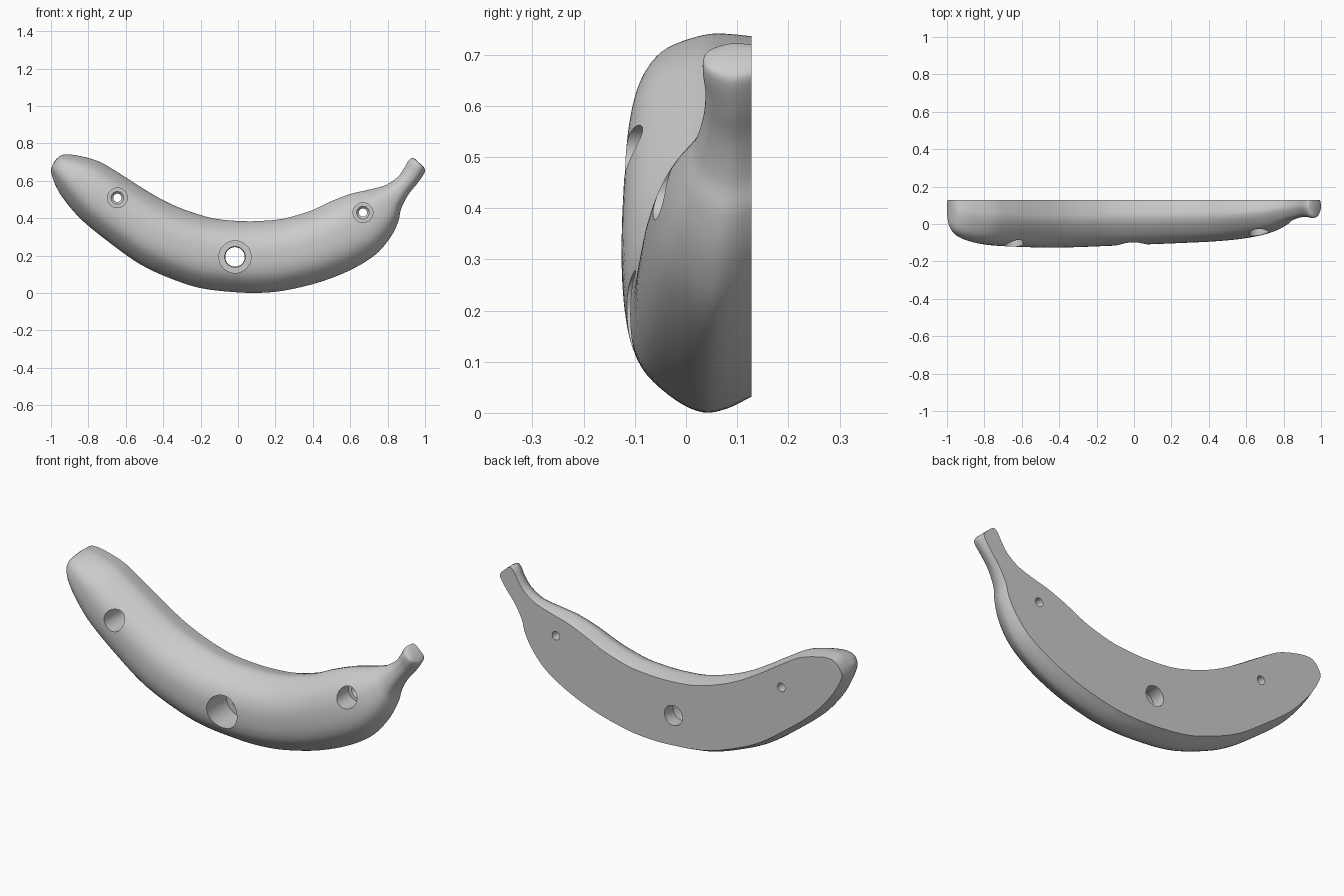
import bpy, bmesh, math
from mathutils import Vector

if "Cube" in bpy.data.objects:
    bpy.data.objects.remove(bpy.data.objects["Cube"])

BACK = 0.128  # flat mounting plane

# Stations along the fruit: lower edge x,z / upper edge x,z / front depth y
STATIONS = [
    (-.998, .67, -.985, .698, .025), (-1.0, .65, -.965, .722, -.01),
    (-.992, .62, -.93, .740, -.045), (-.975, .575, -.86, .735, -.075),
    (-.93, .50, -.75, .705, -.100), (-.834, .39, -.66, .655, -.115),
    (-.684, .268, -.50, .553, -.123), (-.524, .155, -.38, .485, -.126),
    (-.364, .08, -.257, .434, -.124), (-.20, .027, -.12, .396, -.118),
    (0, .004, .03, .383, -.111), (.15, .003, .15, .386, -.106),
    (.28, .02, .25, .398, -.101), (.44, .06, .385, .437, -.094),
    (.60, .123, .50, .49, -.082), (.733, .204, .60, .528, -.062),
    (.813, .295, .68, .547, -.036), (.856, .38, .75, .564, -.005),
    (.872, .45, .80, .582, .018), (.91, .525, .856, .622, .034),
    (.957, .584, .89, .67, .038), (.99, .63, .91, .705, .033),
    (1.0, .655, .93, .722, .035), (.992, .675, .95, .714, .05),
]

# Cross-section: fraction from lower to upper edge, fraction from back to front
SECTION = [(.08, 0), (.02, .2), (0, .4), (.06, .62), (.19, .86), (.33, .97), (.5, 1),
           (.67, .97), (.82, .85), (.94, .62), (1, .4), (.99, .2), (.96, 0)]


def smooth(points, steps):
    """Catmull-Rom resampling of a list of tuples."""
    pts = [Vector(p) for p in points]
    pts = [2 * pts[0] - pts[1]] + pts + [2 * pts[-1] - pts[-2]]
    out = []
    for a, b, c, d in zip(pts, pts[1:], pts[2:], pts[3:]):
        for k in range(steps):
            t = k / steps
            out.append(0.5 * (2 * b + (c - a) * t + (2 * a - 5 * b + 4 * c - d) * t * t
                              + (3 * b - a - 3 * c + d) * t ** 3))
    return out + [pts[-2]]


def skin(name, rings):
    """Bridge closed rings of points and cap both ends."""
    bm = bmesh.new()
    loops = [[bm.verts.new(p) for p in r] for r in rings]
    n = len(loops[0])
    for r0, r1 in zip(loops, loops[1:]):
        for i in range(n):
            j = (i + 1) % n
            bm.faces.new((r0[i], r0[j], r1[j], r1[i]))
    bm.faces.new(loops[0])
    bm.faces.new(loops[-1])
    bmesh.ops.recalc_face_normals(bm, faces=bm.faces)
    me = bpy.data.meshes.new(name)
    bm.to_mesh(me)
    bm.free()
    ob = bpy.data.objects.new(name, me)
    bpy.context.collection.objects.link(ob)
    return ob


# Fruit body with flat back
profile = smooth([(*p, 0) for p in SECTION], 4)
rings = []
path = zip(smooth([(s[0], s[1], s[4]) for s in STATIONS], 5),
           smooth([(s[2], s[3], 0) for s in STATIONS], 5))
for low, up in path:
    ring = []
    for t, s, _ in profile:
        ring.append((low.x + (up.x - low.x) * t,
                     BACK - max(s, 0) * (BACK - low.z),
                     low.y + (up.y - low.y) * t))
    rings.append(ring)
body = skin("banana_hold", rings)


# Counterbored holes: x, z, bore radius, shoulder radius, through radius, shoulder y
HOLES = [(-.645, .509, .053, .034, .022, .04),
         (-.016, .193, .086, .056, .052, .05),
         (.668, .430, .053, .034, .022, .04)]
bpy.context.view_layer.objects.active = body
for x, z, big, mid, small, floor in HOLES:
    lathe = [(big, -.3), (big, floor), (mid, floor), (small, floor + .012), (small, .3)]
    cutter = skin("hole_cutter", [
        [(x + r * math.cos(a), y, z + r * math.sin(a))
         for a in (2 * math.pi * i / 48 for i in range(48))] for r, y in lathe])
    cutter.hide_render = True
    mod = body.modifiers.new("hole", 'BOOLEAN')
    mod.operation = 'DIFFERENCE'
    mod.solver = 'EXACT'
    mod.object = cutter
    bpy.ops.object.modifier_apply(modifier=mod.name)
    bpy.data.objects.remove(cutter)

# Smooth skin, crisp back edge and hole rims
body.select_set(True)
bpy.ops.object.shade_smooth_by_angle(angle=math.radians(35))
